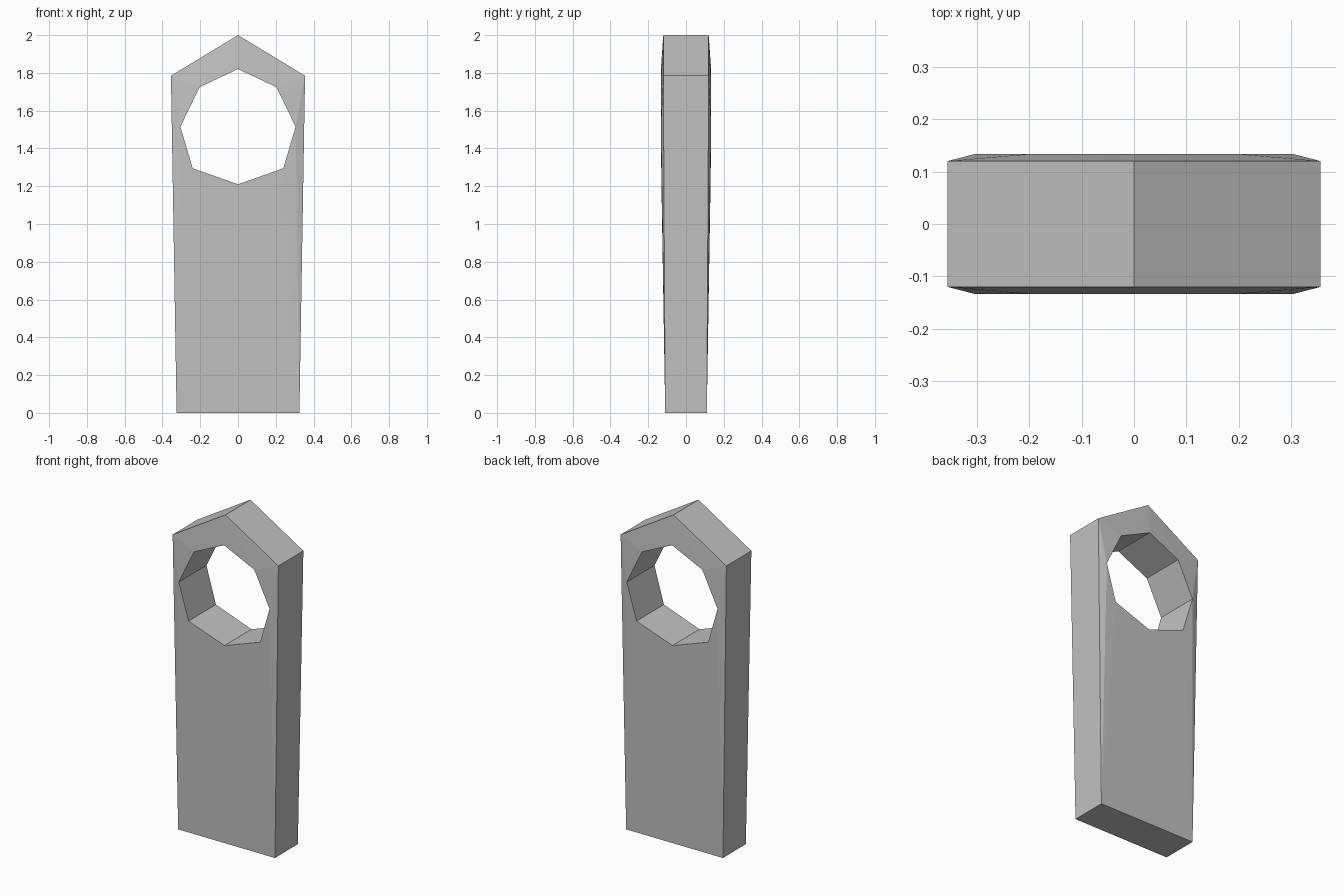
import bpy
import bmesh

cube = bpy.data.objects.get("Cube")
if cube:
    bpy.data.objects.remove(cube, do_unlink=True)

# One flat stone-grey colour
grey = bpy.data.materials.new("plain grey")
grey.use_nodes = True
grey.diffuse_color = (0.54, 0.54, 0.54, 1)
grey.node_tree.nodes["Principled BSDF"].inputs["Base Color"].default_value = grey.diffuse_color

# Right half of each outline as (x, z, half depth), clockwise from the top
SLAB = [(0, 2, 0.12), (0.355, 1.785, 0.12), (0.325, 0, 0.11)]
HOLE = [(0, 1.82, 0.133), (0.203, 1.725, 0.133), (0.305, 1.515, 0.133),
        (0.24, 1.295, 0.131), (0, 1.21, 0.13)]


def full_ring(half):
    """Close a half outline by mirroring the points off the centre line."""
    return half + [(-x, z, d) for x, z, d in reversed(half) if x > 0]


def make_side(bm, half, side):
    return [bm.verts.new((x, side * d, z)) for x, z, d in full_ring(half)]


def add_walls(bm, front, back):
    count = len(front)
    for i in range(count):
        j = (i + 1) % count
        bm.faces.new((front[i], front[j], back[j], back[i]))


def add_plate(bm, slab, hole):
    """Facets between the slab outline and the hole, mirrored left and right."""
    for s in (1, -1):
        def o(i): return slab[s * i % len(slab)]
        def h(i): return hole[s * i % len(hole)]
        for facet in ((o(0), o(1), h(1)), (o(0), h(1), h(0)),
                      (o(1), h(2), h(1)), (o(1), o(2), h(2)),
                      (o(2), h(3), h(2)), (o(2), h(4), h(3))):
            bm.faces.new(facet)
    bm.faces.new((slab[2], slab[3], hole[4]))


# Pointed upright slab with an eight-sided opening
bm = bmesh.new()
slabs = [make_side(bm, SLAB, side) for side in (-1, 1)]
holes = [make_side(bm, HOLE, side) for side in (-1, 1)]
for slab, hole in zip(slabs, holes):
    add_plate(bm, slab, hole)
add_walls(bm, *slabs)
add_walls(bm, *holes)
bmesh.ops.recalc_face_normals(bm, faces=bm.faces)

mesh = bpy.data.meshes.new("pierced_slab")
bm.to_mesh(mesh)
bm.free()
mesh.materials.append(grey)
slab_object = bpy.data.objects.new("pierced_slab", mesh)
bpy.context.collection.objects.link(slab_object)
